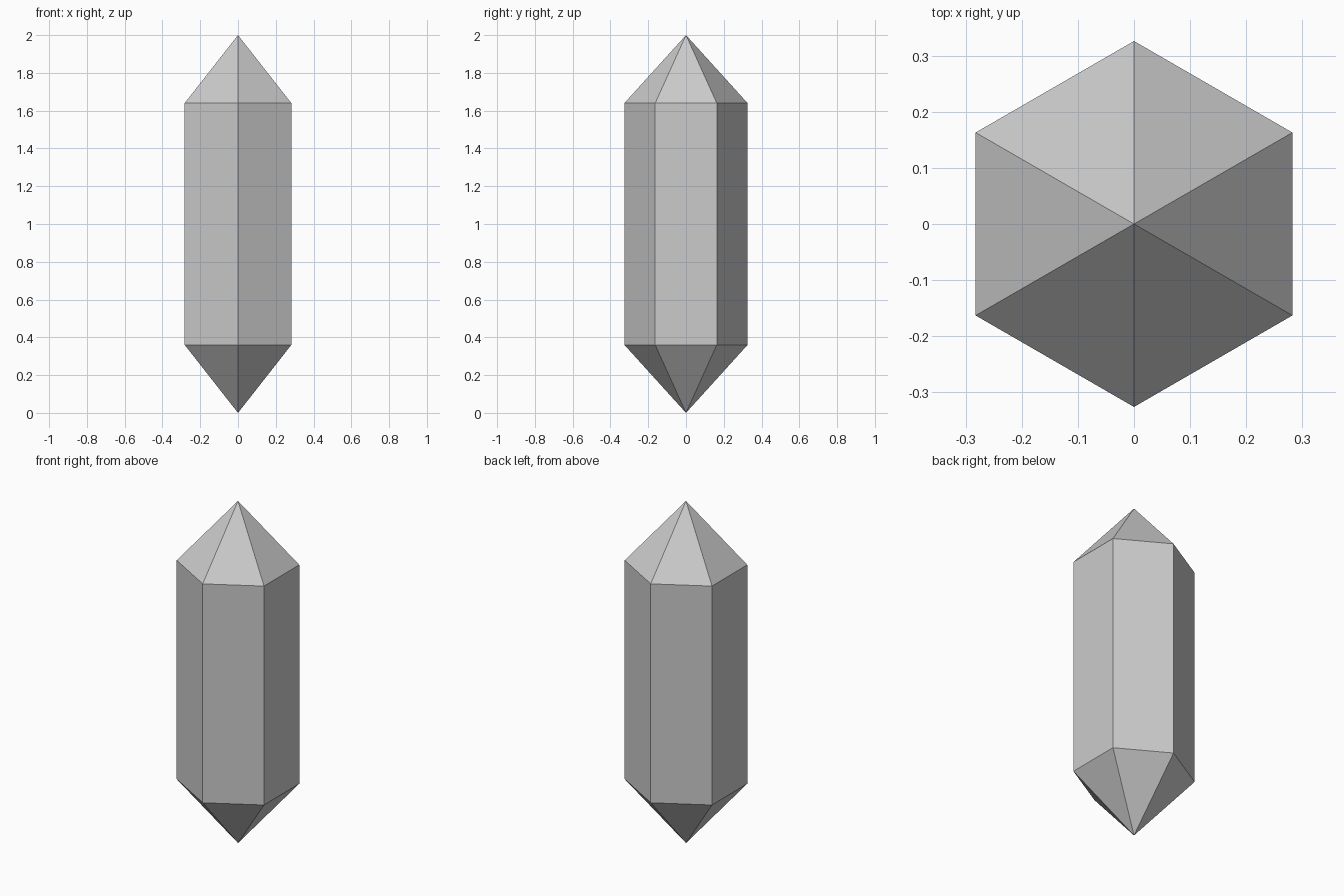
import bpy, bmesh, math

if "Cube" in bpy.data.objects:
    bpy.data.objects.remove(bpy.data.objects["Cube"])

SIDES = 6
RADIUS = 0.326
LOW, HIGH, TOP = 0.36, 1.64, 2.0


def ring(bm, z):
    # Hexagon with corners on +y and -y
    step = 2 * math.pi / SIDES
    return [bm.verts.new((RADIUS * math.sin(i * step), RADIUS * math.cos(i * step), z))
            for i in range(SIDES)]


# Six-sided crystal: straight shaft with a point at each end
bm = bmesh.new()
bottom = bm.verts.new((0, 0, 0))
top = bm.verts.new((0, 0, TOP))
lower, upper = ring(bm, LOW), ring(bm, HIGH)
for i in range(SIDES):
    j = (i + 1) % SIDES
    bm.faces.new((bottom, lower[i], lower[j]))
    bm.faces.new((lower[i], upper[i], upper[j], lower[j]))
    bm.faces.new((upper[i], top, upper[j]))
bmesh.ops.recalc_face_normals(bm, faces=bm.faces)

mesh = bpy.data.meshes.new("crystal")
bm.to_mesh(mesh)
bm.free()
bpy.context.collection.objects.link(bpy.data.objects.new("crystal", mesh))
